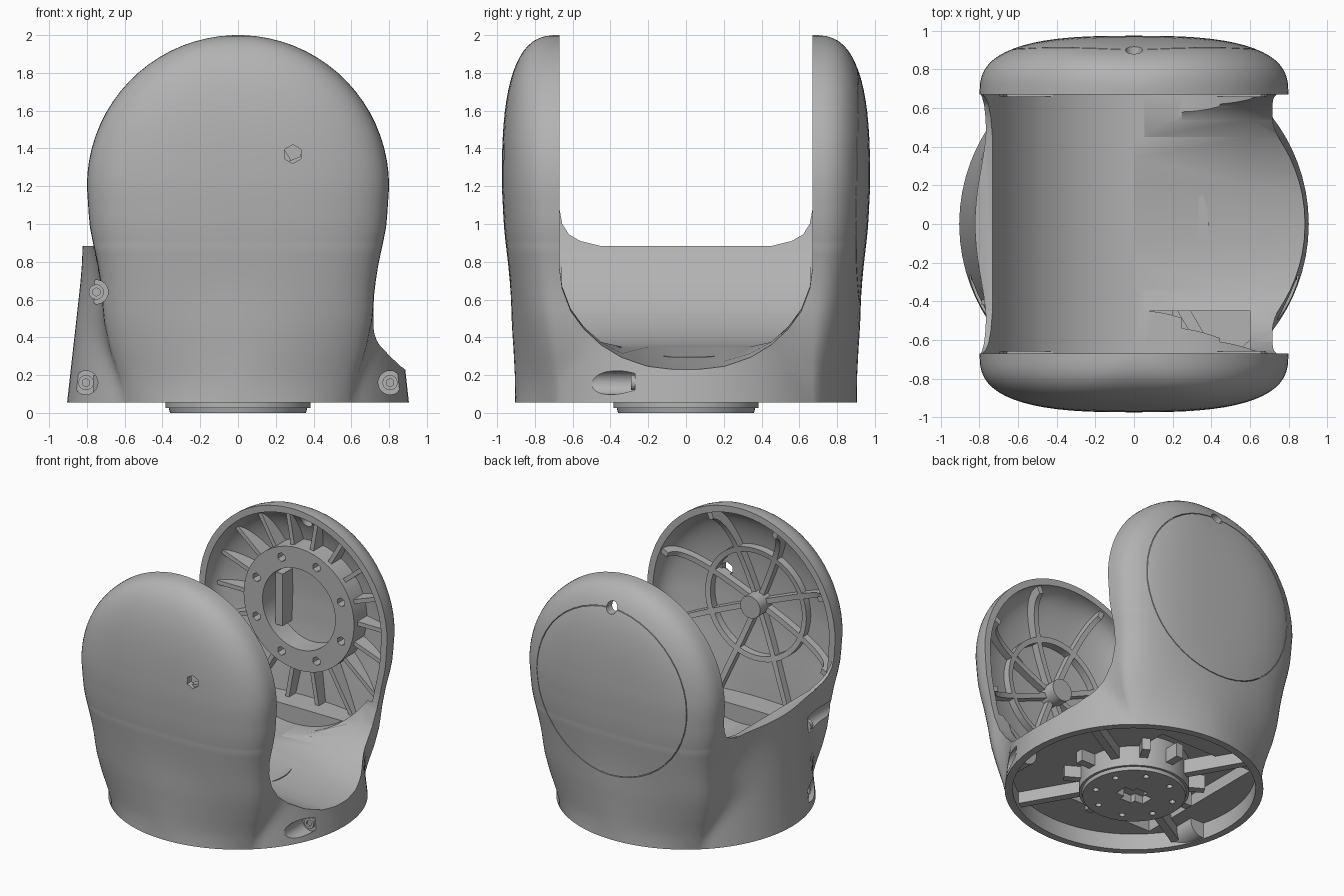
import bpy, bmesh, math
from math import pi, sin, cos, radians
from mathutils import Matrix, Vector

if "Cube" in bpy.data.objects:
    bpy.data.objects.remove(bpy.data.objects["Cube"])

grey = bpy.data.materials.new("grey_plastic")
grey.use_nodes = True
grey.diffuse_color = (0.45, 0.45, 0.45, 1)
grey.node_tree.nodes["Principled BSDF"].inputs["Base Color"].default_value = (0.45, 0.45, 0.45, 1)

AXIS = 1.2      # height of the pivot
GAP = 0.67      # half the space between the arms
BASE_TOP = 0.885


def finish(name, bm):
    bmesh.ops.recalc_face_normals(bm, faces=bm.faces)
    me = bpy.data.meshes.new(name)
    bm.to_mesh(me)
    bm.free()
    me.materials.append(grey)
    ob = bpy.data.objects.new(name, me)
    bpy.context.collection.objects.link(ob)
    return ob


def loft(name, rings):
    bm = bmesh.new()
    rows = [[bm.verts.new(p) for p in r] for r in rings]
    n = len(rows[0])
    for a, b in zip(rows, rows[1:]):
        for i in range(n):
            bm.faces.new((a[i], a[(i + 1) % n], b[(i + 1) % n], b[i]))
    bm.faces.new(rows[0])
    bm.faces.new(rows[-1])
    return finish(name, bm)


def box(name, lo, hi, turn=0):
    # turn spins the box around the pivot axis
    lo, hi = Vector(lo), Vector(hi)
    bm = bmesh.new()
    bmesh.ops.create_cube(bm, size=1)
    for v in bm.verts:
        v.co = Vector(c * s for c, s in zip(v.co, hi - lo)) + (lo + hi) / 2
    if turn:
        bmesh.ops.rotate(bm, verts=bm.verts, cent=(0, 0, AXIS), matrix=Matrix.Rotation(turn, 3, "Y"))
    return finish(name, bm)


def rod(name, start, end, r1, r2=None, sides=48):
    start, end = Vector(start), Vector(end)
    d = end - start
    bm = bmesh.new()
    bmesh.ops.create_cone(bm, cap_ends=True, segments=sides, radius1=r1,
                          radius2=r1 if r2 is None else r2, depth=d.length)
    m = Matrix.Translation((start + end) / 2) @ d.to_track_quat("Z", "Y").to_matrix().to_4x4()
    bmesh.ops.transform(bm, verts=bm.verts, matrix=m)
    return finish(name, bm)


def combine(ob, other, op="DIFFERENCE"):
    mod = ob.modifiers.new("cut", "BOOLEAN")
    mod.operation, mod.object, mod.solver = op, other, "EXACT"
    bpy.context.view_layer.update()
    me = bpy.data.meshes.new_from_object(ob.evaluated_get(bpy.context.evaluated_depsgraph_get()))
    ob.modifiers.clear()
    ob.data = me
    bpy.data.objects.remove(other)
    return ob


def tube(name, x, z, y0, y1, outer, inner):
    ob = rod(name, (x, y0, z), (x, y1, z), outer)
    return combine(ob, rod("bore", (x, y0 - 0.1, z), (x, y1 + 0.1, z), inner))


# height, half width, depth, roundness of the arm below the pivot
STEM = [(0.055, 0.59, 0.9, 1.45), (0.2, 0.63, 0.9, 1.6), (0.35, 0.68, 0.905, 1.85),
        (0.5, 0.712, 0.915, 2.15), (0.65, 0.722, 0.927, 2.4), (0.8, 0.745, 0.943, 2.6),
        (0.9, 0.768, 0.955, 2.7), (1.0, 0.787, 0.965, 2.75), (1.2, 0.8, 0.975, 2.8)]


def stem_at(z):
    for a, b in zip(STEM, STEM[1:]):
        if z <= b[0]:
            f = (z - a[0]) / (b[0] - a[0])
            return [p + (q - p) * f for p, q in zip(a, b)]
    return STEM[-1]


def sections(off, bottom):
    """Height and outline of the arm, one per level, from bottom to crown."""
    levels = [stem_at(z) for z in sorted([bottom + (AXIS - bottom) * i / 16 for i in range(17)] + [BASE_TOP])]
    levels = [(z, w - off, d, n) for z, w, d, n in levels]
    r = 0.8 - off
    for i in range(1, 19):
        u = sin(radians(88) * i / 18)
        levels.append((AXIS + r * u, r * math.sqrt(1 - u * u),
                       GAP + 0.305 * (1 - u ** 2.8) ** (1 / 2.8), 2.8))
    for z, w, d, n in levels:
        depth = max(d - off - GAP, 0.004)
        curve = []
        for k in range(33):
            c, s = cos(pi * k / 32), max(sin(pi * k / 32), 0)
            curve.append((math.copysign(abs(c) ** (2 / n), c) * w, GAP + depth * s ** (2 / n)))
        yield z, w, curve


def arm(name, side, off, bottom, y0):
    """One rounded arm solid, shrunk by off, from y0 out to its domed face."""
    return loft(name, [[(x, side * y, z) for x, y in [(-w, y0), (w, y0)] + curve]
                       for z, w, curve in sections(off, bottom)])


def swell(p, z):
    # blend the outline softly outward to the round tapered base
    base = 0.905 - 0.112 * (z - 0.055)
    r = math.hypot(*p)
    k = 0.001 + 0.12 * min((z - 0.055) / 0.4, 1)
    h = max(k - abs(r - base), 0) / k
    f = (max(r, base) + h * h * k / 4) / r
    return p[0] * f, p[1] * f


def full_body():
    rings = []
    for z, w, curve in sections(0, 0.055):
        flank = [(-w, GAP * (1 - i / 12)) for i in range(1, 24)]
        ring = curve + flank + [(-x, -y) for x, y in curve] + [(-x, -y) for x, y in flank]
        if z <= BASE_TOP:
            rings.append([(*swell(p, z), z) for p in ring])
        if z >= BASE_TOP:
            rings.append([(*p, z + (0.001 if z == BASE_TOP else 0)) for p in ring])
    return loft("yoke_body", rings)


def mirrored(points):
    return points + [(-y, z) for y, z in reversed(points)]


# outer shell, hollowed inside each arm
body = full_body()
for side in (-1, 1):
    combine(body, arm("pocket", side, 0.05, 0.48, 0.66))

# space between the arms, filleted where it meets the right wall
slot = mirrored([(GAP, 2.3), (GAP, 1.08), (0.655, 1.0), (0.62, 0.945), (0.56, 0.91), (0.45, 0.883)])
combine(body, loft("slot", [[(x, y, z) for y, z in slot] for x in (-1.2, 1.2)]))

# rounded trough floor
trough = [(0.79 * cos(2 * pi * i / 96), AXIS + 0.85 * sin(2 * pi * i / 96)) for i in range(96)]
combine(body, loft("trough", [[(x, y, z) for x, z in trough] for y in (-GAP, GAP)]))

# low scooped opening on the left side, running out from the flat middle of the floor
scoop = mirrored([(GAP, 1.5), (GAP, 0.75), (0.655, 0.64), (0.61, 0.52), (0.54, 0.425), (0.45, 0.345),
                  (0.34, 0.285), (0.2, 0.243), (0.07, 0.23)])


def scoop_ring(x, blend, lift=0.0):
    return [(x, y, z if z > 1 else 0.35 + (z + lift - 0.35) * blend) for y, z in scoop]


combine(body, loft("scoop", [scoop_ring(0, 0), scoop_ring(0.6, 1, 0.03),
                             scoop_ring(0.89, 1), scoop_ring(1.2, 1)]))

# hollow underside, leaving bosses for the screws
SCREWS = [(-0.75, 0.64, -0.4), (-0.805, 0.16, -0.27), (0.805, 0.16, -0.27)]
cavity = rod("base_cavity", (0, 0, -0.1), (0, 0, 0.18), 0.85, sides=96)
for x, z, y in SCREWS[1:]:
    combine(cavity, rod("boss", (x, -0.8, z), (x, -0.22, z), 0.1, sides=32))
combine(body, cavity)
combine(body, box("upper_cavity", (-0.6, -0.55, 0.1), (0.2, 0.55, 0.27)))

# screw recesses, peep hole, cable hole, cap seam
for x, z, y in SCREWS:
    combine(body, rod("recess", (x, -0.95, z), (x, y, z), 0.063, sides=32))
combine(body, rod("peep", (0.29, -1.1, 1.37), (0.29, -0.8, 1.37), 0.05, sides=6))
combine(body, rod("cable", (0, 0.6, 1.84), (0, 1.1, 1.84), 0.045, sides=12))
combine(body, tube("seam", 0, AXIS, 0.88, 1.05, 0.64, 0.635))
parts = [body]

# screws
for x, z, y in SCREWS:
    s = rod("screw", (x, y - 0.02, z), (x, y + 0.01, z), 0.04, sides=24)
    parts.append(combine(s, rod("socket", (x, y - 0.1, z), (x, y - 0.005, z), 0.022, sides=6)))


def wall_rib(rib, side, height=None):
    # trim a rib to the inside of the arm wall
    combine(rib, arm("fit", side, 0.025, 0.45, 0.6), "INTERSECT")
    if height:
        combine(rib, arm("clear", side, 0.05 + height, 0.4, 0.5))
    parts.append(rib)


# front arm: pivot pin, spokes and ring
parts.append(rod("pivot_pin", (0, -0.94, AXIS), (0, -0.78, AXIS), 0.085, sides=32))
for i in range(8):
    wall_rib(box("front_spoke", (0.05, -1, AXIS - 0.02), (0.95, -0.69, AXIS + 0.02),
                 2 * pi * (i + 0.5) / 8), -1, 0.055)
wall_rib(tube("front_ring", 0, AXIS, -1, -0.69, 0.43, 0.39), -1, 0.055)

# back arm: bearing plate with bolt holes and deep radial ribs
plate = tube("bearing_plate", 0, AXIS, 0.74, 0.915, 0.47, 0.31)
for i in range(8):
    a = 2 * pi * (i + 0.5) / 8
    x, z = 0.39 * cos(a), AXIS + 0.39 * sin(a)
    combine(plate, rod("bolt_hole", (x, 0.7, z), (x, 0.82, z), 0.034, sides=6))
parts.append(plate)
for i in range(18):
    wall_rib(box("back_rib", (0.44, 0.78, AXIS - 0.016), (0.95, 1, AXIS + 0.016), 2 * pi * i / 18), 1)
parts.append(box("inner_stop", (-0.24, 0.8, 1.0), (-0.18, 0.93, 1.4)))

# turntable hub below the base
hub = rod("hub", (0, 0, 0.025), (0, 0, 0.3), 0.385, sides=64)
combine(hub, rod("hub_face", (0, 0, 0), (0, 0, 0.1), 0.36, 0.385, 64), "UNION")
for i in range(8):
    a = 2 * pi * (i + 0.5) / 8
    combine(hub, rod("hub_hole", (0.28 * cos(a), 0.28 * sin(a), -0.1),
                     (0.28 * cos(a), 0.28 * sin(a), 0.08), 0.022, sides=12))
for sx, sy in ((0.12, 0.05), (0.05, 0.09)):
    combine(hub, box("key_slot", (-sx, -sy, -0.1), (sx, sy, 0.06)))
parts.append(hub)

# underside ribs and blocks around the hub
for i in range(12):
    rib = box("base_rib", (0.36, -0.03, 0.09), (0.87 if i % 3 == 1 else 0.5, 0.03, 0.2))
    rib.data.transform(Matrix.Rotation(2 * pi * i / 12, 4, "Z"))
    parts.append(rib)

# smooth shading with crisp edges
bpy.ops.object.select_all(action="DESELECT")
for ob in parts:
    ob.select_set(True)
bpy.context.view_layer.objects.active = body
bpy.ops.object.shade_smooth_by_angle(angle=radians(32))
